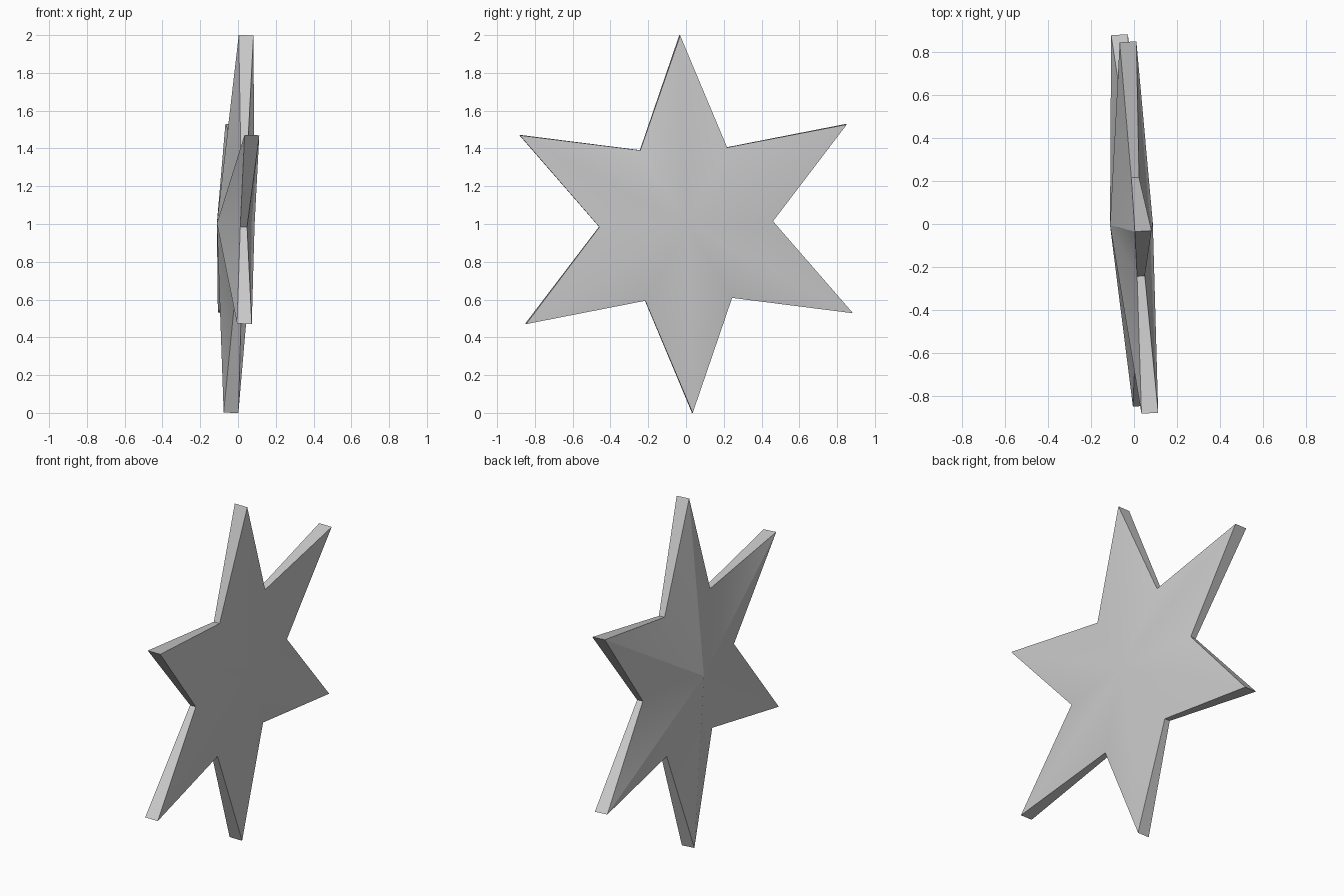
import bpy, bmesh
from math import sin, cos, radians
from mathutils import Vector

if "Cube" in bpy.data.objects:
    bpy.data.objects.remove(bpy.data.objects["Cube"])

# Six-pointed star: slightly tilted plate with shallow ridges rising to the middle
POINTS = 6
SPIN = radians(1.9)
TIP_R, NOTCH_R = 1.0, 0.46
TIP_H, NOTCH_H, APEX_H = 0.039, 0.018, 0.1
SLOPE_Y, SLOPE_Z = -0.06, 0.038
normal = Vector((1, -SLOPE_Y, -SLOPE_Z)).normalized()


def place(y, z, h, shift=0.003):
    return Vector((SLOPE_Y * y + SLOPE_Z * z + shift, y, z + 1)) + normal * h


bm = bmesh.new()
rings, apexes = [], []
for side in (1, -1):
    ring = []
    for i in range(POINTS * 2):
        a = SPIN + i * radians(180 / POINTS)
        r, h = (TIP_R, TIP_H) if i % 2 else (NOTCH_R, NOTCH_H)
        ring.append(bm.verts.new(place(r * cos(a), r * sin(a), side * h)))
    rings.append(ring)
    apexes.append(bm.verts.new(place(0, 0, side * APEX_H, -0.012)))

# Ridged faces on both sides and the rim walls
n = POINTS * 2
for i in range(n):
    j = (i + 1) % n
    bm.faces.new((apexes[0], rings[0][i], rings[0][j]))
    bm.faces.new((apexes[1], rings[1][j], rings[1][i]))
    bm.faces.new((rings[0][i], rings[1][i], rings[1][j], rings[0][j]))
bmesh.ops.recalc_face_normals(bm, faces=bm.faces)

mesh = bpy.data.meshes.new("star")
bm.to_mesh(mesh)
bm.free()
star = bpy.data.objects.new("star", mesh)
bpy.context.collection.objects.link(star)
bpy.context.view_layer.objects.active = star
star.select_set(True)
bpy.ops.object.shade_smooth_by_angle(angle=radians(30))
